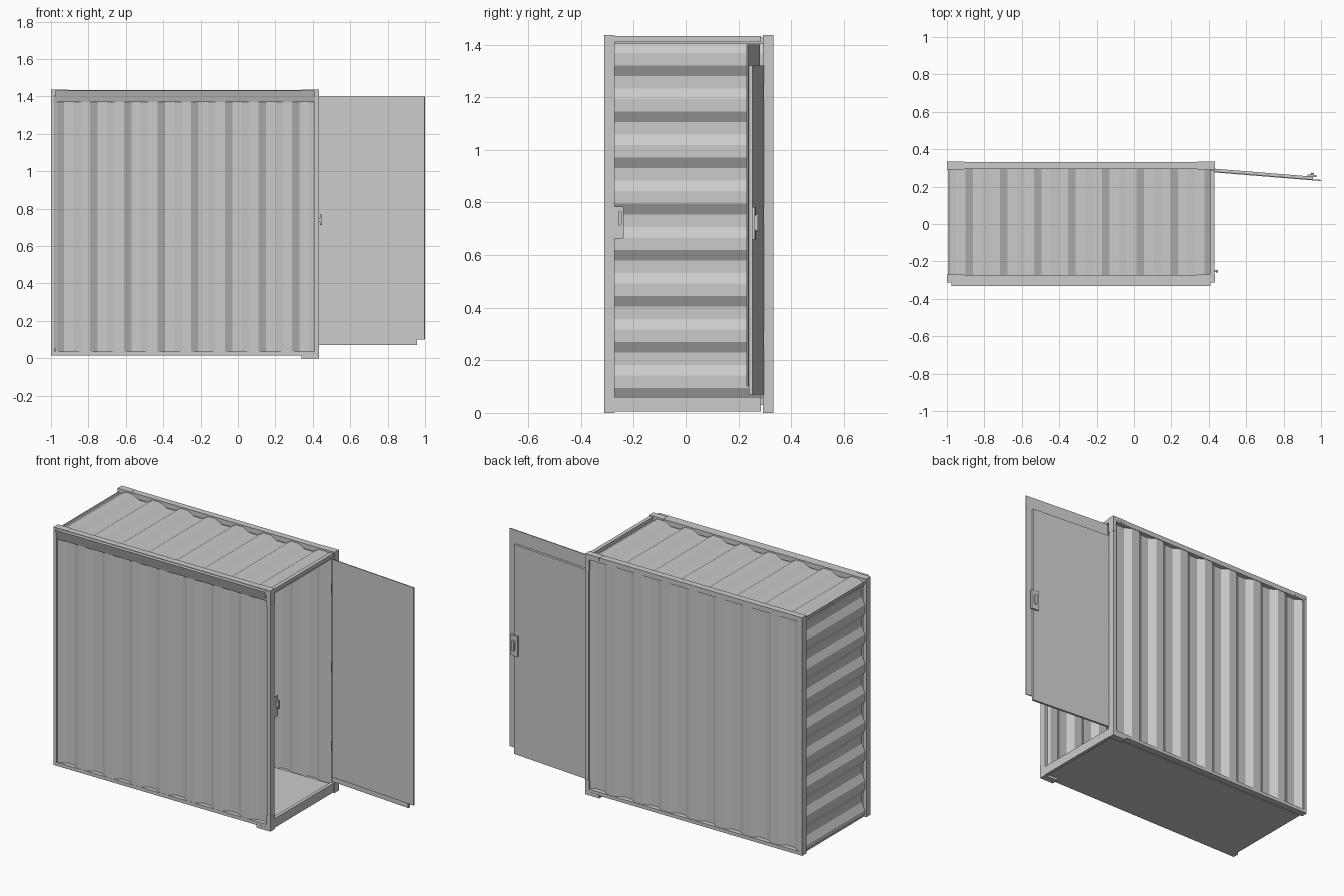
import bpy, bmesh, math
from mathutils import Matrix, Vector

if "Cube" in bpy.data.objects:
    bpy.data.objects.remove(bpy.data.objects["Cube"])


def mesh_object(name, verts, faces):
    me = bpy.data.meshes.new(name)
    me.from_pydata(verts, [], faces)
    me.update()
    ob = bpy.data.objects.new(name, me)
    bpy.context.collection.objects.link(ob)
    return ob


def box(name, x, y, z):
    v = [(a, b, c) for a in x for b in y for c in z]
    f = [(0, 1, 3, 2), (4, 6, 7, 5), (0, 4, 5, 1), (2, 3, 7, 6), (0, 2, 6, 4), (1, 5, 7, 3)]
    return mesh_object(name, v, f)


def wave(t0, t1, centre, period, half=0.02):
    """Trapezoid corrugation: (position, height 0..1), dropping 1 -> 0 at each centre."""
    keys = []
    for k in range(-3, 14):
        c = centre + k * period
        keys += [(c - half, 1), (c + half, 0), (c + period / 2 - half, 0), (c + period / 2 + half, 1)]

    def height(t):
        for (a, ha), (b, hb) in zip(keys, keys[1:]):
            if a <= t <= b:
                return ha + (hb - ha) * (t - a) / (b - a)
        return 0
    return [(t0, height(t0))] + [k for k in keys if t0 < k[0] < t1] + [(t1, height(t1))]


def corrugated(name, profile, place, ends):
    """Sheet swept between two ends; place(t, h, e) gives the point."""
    verts = [place(t, h, e) for t, h in profile for e in ends]
    faces = [(2 * i, 2 * i + 2, 2 * i + 3, 2 * i + 1) for i in range(len(profile) - 1)]
    return mesh_object(name, verts, faces)


def capsule(name, x, y, z):
    """Upright rounded bar: rounded outline in y-z, extruded along x."""
    r = (y[1] - y[0]) / 2
    cy = (y[0] + y[1]) / 2
    ring = []
    for i in range(16):
        a = math.pi * i / 15 if i < 8 else math.pi * (i - 1) / 14
        a = math.pi * (i if i < 8 else i - 8) / 7 + (math.pi if i >= 8 else 0)
        cz = z[1] - r if i < 8 else z[0] + r
        ring.append((cy + r * math.cos(a), cz + r * math.sin(a)))
    n = len(ring)
    v = [(xx, p, q) for xx in x for p, q in ring]
    f = [tuple(reversed(range(n))), tuple(range(n, 2 * n))]
    f += [(i, (i + 1) % n, n + (i + 1) % n, n + i) for i in range(n)]
    return mesh_object(name, v, f)


L, R = -1.0, 0.432
TOP, BASE = 1.435, 0.015

# Front and back frames: posts, rails and corner brackets
for side, y in (("front", (-0.311, -0.272)), ("back", (0.293, 0.332))):
    box(side + "_left_post", (L, L + 0.02), y, (BASE, TOP))
    box(side + "_right_post", (R - 0.022, R), y, (BASE, TOP))
    box(side + "_bottom_rail", (L, R), y, (BASE, 0.036))
    box(side + "_top_rail", (L, R), y, (1.405, TOP))
    out = (y[0] - 0.001, y[1] + 0.001)
    box(side + "_right_foot", (0.34, R + 0.001), out, (0, 0.02))
    box(side + "_right_lower_bracket", (R - 0.024, R + 0.001), out, (0, 0.09))
    box(side + "_right_upper_bracket", (R - 0.024, R + 0.001), out, (1.34, TOP + 0.001))
    for end, x in (("left", (L, L + 0.09)), ("right", (0.34, R + 0.001))):
        box(side + "_" + end + "_top_bracket", x, out, (1.415, TOP + 0.001))

# Corrugated front and back walls
px = wave(-0.975, R - 0.015, -0.77, 0.18)
corrugated("front_wall", px, lambda t, h, e: (t, -0.285 - 0.025 * h, e), (0.02, 1.42))
corrugated("back_wall", px, lambda t, h, e: (t, 0.304 + 0.025 * h, e), (1.42, 0.02))

# Corrugated roof
pr = wave(-0.99, R - 0.004, -0.88, 0.1825)
corrugated("roof", pr, lambda t, h, e: (t, e, 1.402 + 0.024 * h), (-0.275, 0.295))

# Corrugated closed end: ribs run horizontally
pz = wave(0.03, 1.42, 0.075 + 0.175 / 2, 0.175)
corrugated("end_wall", [(z, h) for z, h in pz],
           lambda t, h, e: (-0.992 + 0.024 * h, e, t), (-0.275, 0.297))
bpy.data.objects["end_wall"].data.transform(Matrix.Translation((0, 0, 0)))

# Floor, door sill and header
box("floor", (-0.985, R - 0.02), (-0.275, 0.286), (BASE, 0.052))
box("door_sill", (R - 0.022, R - 0.002), (-0.272, 0.286), (0.006, 0.06))
box("door_header", (R - 0.025, R - 0.002), (-0.272, 0.286), (1.41, 1.432))

# Thin sloping drip strip along the top of the front
mesh_object("drip_strip",
            [(-0.975, -0.312, 1.37), (0.41, -0.312, 1.37), (0.41, -0.332, 1.432), (-0.975, -0.332, 1.432),
             (0.41, -0.305, 1.432), (-0.975, -0.305, 1.432)],
            [(0, 1, 2, 3), (3, 2, 4, 5)])

# Strike plate and latch on the front right post
box("strike_plate", (R - 0.008, R - 0.001), (-0.275, -0.238), (0.663, 0.785))
capsule("latch_bar", (R + 0.006, 0.449), (-0.259, -0.245), (0.712, 0.768))
box("latch_stem", (R - 0.002, R + 0.008), (-0.256, -0.248), (0.73, 0.75))

# Open door: modelled along x from its hinge, then turned slightly
door = [
    box("door_outer_panel", (0, 0.573), (-0.012, -0.006), (0.1, 1.4)),
    box("door_inner_panel", (0, 0.53), (-0.006, 0.008), (0.07, 1.32)),
    box("door_lock_box", (0.5, 0.548), (0.006, 0.018), (0.66, 0.782)),
]
grip = capsule("door_grip", (0, 0.012), (-0.008, 0.008), (0.69, 0.755))
grip.data.transform(Matrix.Translation((0.525, 0.016, 0)) @ Matrix.Rotation(math.radians(90), 4, 'Z'))
door.append(grip)
swing = Matrix.Translation((R - 0.004, 0.288, 0)) @ Matrix.Rotation(math.radians(-4.6), 4, 'Z')
for part in door:
    part.data.transform(swing)

# Hinges joining the door to the back post
for i, z in enumerate((0.25, 0.72, 1.19)):
    box("door_hinge_%d" % (i + 1), (R - 0.012, R + 0.006), (0.284, 0.296), (z, z + 0.06))

# Consistent outward normals on the solid parts
for ob in bpy.context.collection.objects:
    if ob.name.endswith("_wall") or ob.name in ("roof", "drip_strip"):
        continue
    bm = bmesh.new()
    bm.from_mesh(ob.data)
    bmesh.ops.recalc_face_normals(bm, faces=bm.faces)
    bm.to_mesh(ob.data)
    bm.free()
